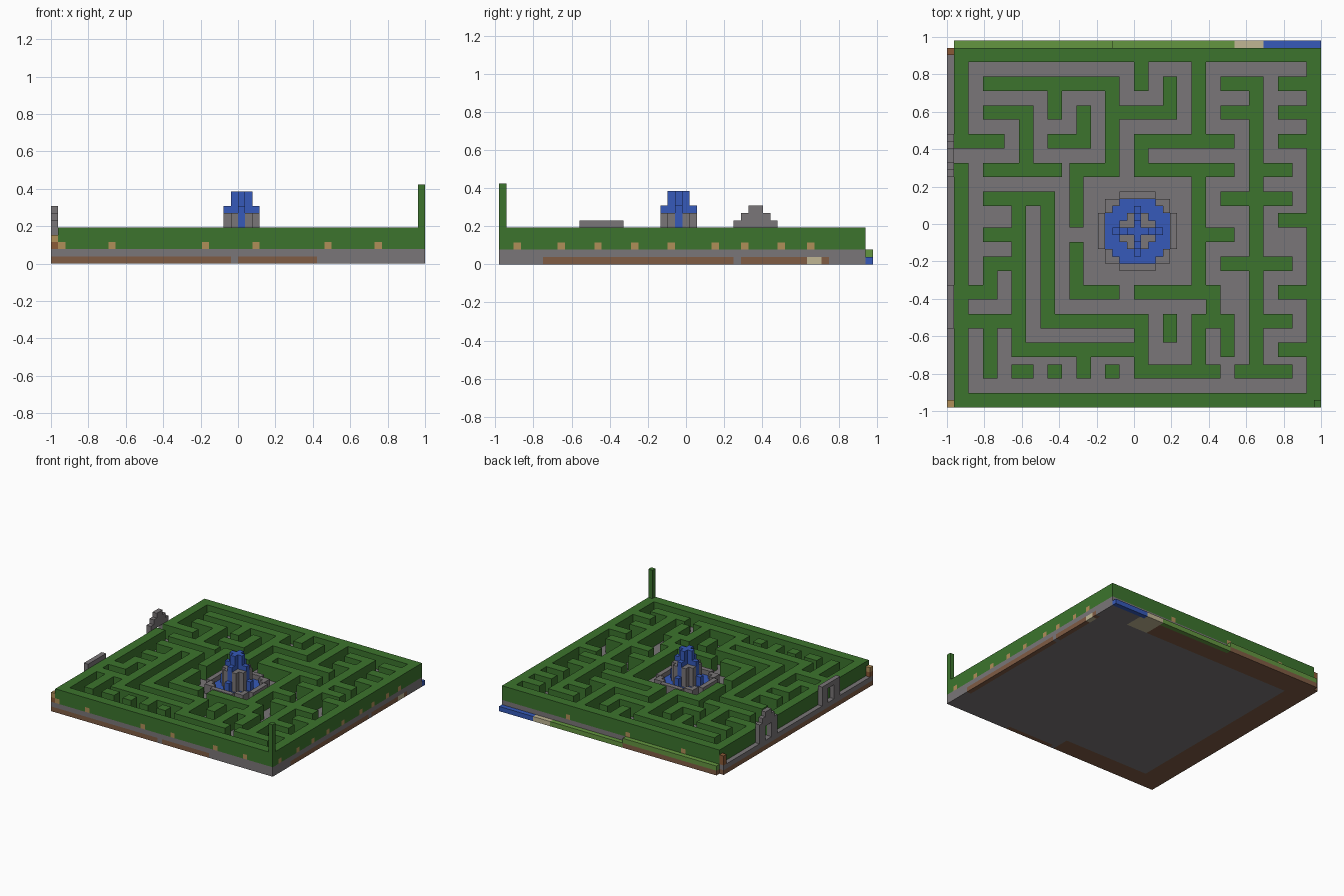
import bpy, bmesh
from mathutils import Vector

if "Cube" in bpy.data.objects:
    bpy.data.objects.remove(bpy.data.objects["Cube"])

U = 2 / 52  # size of one block


def material(name, *rgb):
    m = bpy.data.materials.new(name)
    col = [((c / 255 + 0.055) / 1.055) ** 2.4 for c in rgb] + [1]
    m.diffuse_color = col
    m.use_nodes = True
    m.node_tree.nodes["Principled BSDF"].inputs["Base Color"].default_value = col
    return m


MATS = {
    "hedge": material("hedge green", 60, 116, 45),
    "grass": material("grass green", 100, 150, 64),
    "stone": material("stone grey", 122, 118, 120),
    "water": material("water blue", 54, 90, 186),
    "dirt": material("dirt brown", 128, 92, 68),
    "wood": material("wood brown", 138, 90, 55),
    "lamp": material("lamp tan", 176, 142, 88),
    "sand": material("sand", 192, 182, 148),
}


def box(kind, i, j, k):
    """Blocks in the given (start, end) ranges: i along x, j from the back, k up."""
    return {(x, y, z): kind for x in range(*i) for y in range(*j) for z in range(*k)}


def build(name, blocks):
    """Outer skin of a set of coloured blocks, merged into large flat faces."""
    kinds = sorted(set(blocks.values()))
    bm = bmesh.new()
    verts = {}

    def corner(p):
        key = tuple(round(c) for c in p)
        if key not in verts:
            verts[key] = bm.verts.new((key[0] * U - 1, (25.5 - key[1]) * U, key[2] * U))
        return verts[key]

    for cell, kind in blocks.items():
        for axis in range(3):
            for side in (0, 1):
                near = list(cell)
                near[axis] += 2 * side - 1
                if tuple(near) in blocks:
                    continue
                o, a, b = Vector(cell), Vector((0, 0, 0)), Vector((0, 0, 0))
                o[axis] += side
                a[(axis + 1) % 3] = b[(axis + 2) % 3] = 1
                ring = [o, o + a, o + a + b, o + b]
                if side:  # the j axis is mirrored, so the winding is too
                    ring.reverse()
                face = bm.faces.new([corner(p) for p in ring])
                face.material_index = kinds.index(kind)
    bmesh.ops.dissolve_limit(bm, angle_limit=0.01, verts=bm.verts, edges=bm.edges,
                             delimit={"MATERIAL"})
    mesh = bpy.data.meshes.new(name)
    bm.to_mesh(mesh)
    bm.free()
    for kind in kinds:
        mesh.materials.append(MATS[kind])
    obj = bpy.data.objects.new(name, mesh)
    bpy.context.collection.objects.link(obj)


hedges = {}


def wall(i, j, *moves):
    """Hedge two blocks thick from (i, j), moving along x and y by turns."""
    for n, move in enumerate(moves):
        ni, nj = (i, j + move) if n % 2 else (i + move, j)
        hedges.update(box("hedge", (min(i, ni), max(i, ni) + 2),
                          (min(j, nj), max(j, nj) + 2), (2, 5)))
        i, j = ni, nj


# Outer hedge with its entrance
wall(1, 1, 49, 48, -49, -48)
for cell in box("", (1, 3), (15, 17), (2, 5)):
    del hedges[cell]

# Back half of the maze
wall(5, 5, 17, 12, -5, 7)
wall(14, 5, 0, 4)
wall(18, 9, 0, 4, -4)
wall(5, 9, 5, 8)
wall(5, 17, 9)
wall(1, 13, 5)
wall(26, 1, 0, 4)
wall(22, 9, 8, -4)
wall(34, 1, 0, 12)
wall(38, 13, -12, 4, 12)

# Courtyard sides and the long wall winding round them
wall(34, 17, 0, 17)
wall(34, 26, 4)
wall(17, 28, 0, 6, 5)
wall(5, 21, 8, 17, 13, 7, 10)
wall(26, 34, 10, 4)

# Front half of the maze
wall(9, 23, 0, 15, -8)
wall(9, 38, 0, 4, 17)
wall(1, 34, 4, -2)
wall(5, 38, 0, 7)
wall(30, 38, 0, 2)
wall(34, 38, 4, 4)
wall(34, 38, 0, 7)
wall(18, 42, 0, 3)
wall(9, 45, 1)
for i in (14, 22):
    wall(i, 45, 0)
for j in (26, 30):
    wall(5, j, 4)

# Comb of short walls on a spine along one side
wall(42, 5, 0, 40)
wall(40, 45, 6)
for j in (5, 9):
    wall(38, j, 4)
for j in (21, 30):
    wall(38, j, 8)
for j in (17, 38):
    wall(42, j, 4)
for j in (5, 9, 13, 24, 34, 42):
    wall(46, j, 4)

# Small lamps set into the outer hedge
for i in (1, 8, 21, 28, 38, 45):
    hedges[i, 50, 2] = "lamp"
for j in (8, 12, 17, 21, 27, 32, 37, 42, 48):
    hedges[51, j, 2] = "lamp"
for i in (9, 22, 36):
    hedges[i, 1, 2] = "lamp"
build("hedge_maze", hedges)
build("corner_post", box("hedge", (51, 52), (50, 51), (5, 11)))

# Stone ground with earth and sand in its lowest layer
ground = box("stone", (1, 52), (1, 51), (0, 2))
ground.update(box("dirt", (1, 5), (1, 51), (0, 1)))
ground.update(box("dirt", (1, 40), (1, 5), (0, 1)))
ground.update(box("dirt", (1, 25), (47, 51), (0, 1)))
ground.update(box("dirt", (26, 37), (50, 51), (0, 1)))
ground.update(box("dirt", (51, 52), (6, 18), (0, 1)))
ground.update(box("dirt", (51, 52), (19, 45), (0, 1)))
ground.update(box("sand", (40, 45), (1, 5), (0, 1)))
ground.update(box("sand", (51, 52), (7, 9), (0, 1)))
build("ground", ground)

# Bank along the back: grass, sand and a stream
bank = box("dirt", (1, 23), (0, 1), (0, 1))
bank.update(box("grass", (1, 23), (0, 1), (1, 2)))
bank.update(box("grass", (23, 40), (0, 1), (0, 1)))
bank.update(box("sand", (40, 44), (0, 1), (0, 1)))
bank.update(box("water", (44, 52), (0, 1), (0, 1)))
build("back_bank", bank)

# Ledge along the side with posts at both ends
ledge = box("stone", (0, 1), (1, 51), (0, 2))
ledge.update(box("dirt", (0, 1), (1, 51), (0, 1)))
build("side_ledge", ledge)
build("back_post", box("wood", (0, 1), (1, 2), (2, 4)))
front_post = box("wood", (0, 1), (50, 51), (2, 3))
front_post.update(box("lamp", (0, 1), (50, 51), (3, 4)))
build("front_post", front_post)

# Stepped entrance arch and flat side gate
arch = box("stone", (0, 1), (13, 19), (2, 6))
arch.update(box("stone", (0, 1), (14, 18), (6, 7)))
arch.update(box("stone", (0, 1), (15, 17), (7, 8)))
gate = box("stone", (0, 1), (34, 40), (2, 6))
for part, middle in ((arch, 15), (gate, 36)):
    for cell in box("", (0, 1), (middle, middle + 2), (2, 5)):
        del part[cell]
build("entrance_arch", arch)
build("side_gate", gate)

# Round basin and the tiered, cross-shaped fountain in its centre
water, rim, fountain = {}, {}, {}
for x in range(-5, 6):
    for y in range(-5, 6):
        i, j = 26 + x, 26 + y
        column = (i, i + 1), (j, j + 1)
        distance = Vector((x, y)).length
        if distance < 4.6:
            water.update(box("water", *column, (2, 3)))
        elif distance < 5.7:
            rim.update(box("stone", *column, (2, 4)))
        near, far = sorted((abs(x), abs(y)))
        if near == 0 and far <= 3:
            fountain.update(box("water", *column, (3, (10, 10, 8, 5)[far])))
        elif near == 1 and far <= 2:
            fountain.update(box("stone", *column, (3, 7)))
build("basin_water", water)
build("basin_rim", rim)
build("fountain", fountain)
